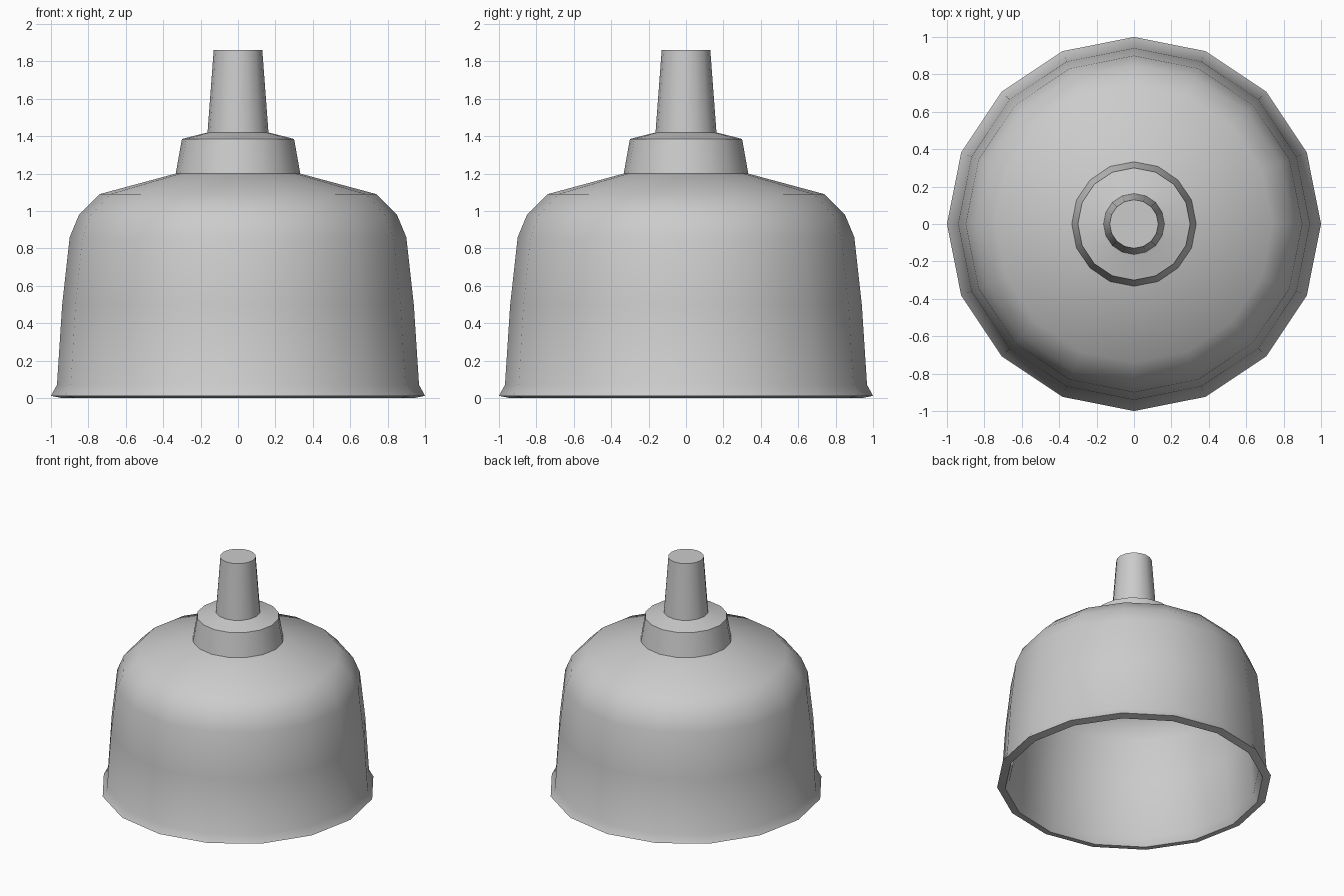
import bpy, bmesh, math

if "Cube" in bpy.data.objects:
    bpy.data.objects.remove(bpy.data.objects["Cube"])

SIDES = 16


def lathe(name, profile, angle=40):
    """Spin a (radius, z) profile around z; radius 0 makes a pole."""
    bm = bmesh.new()
    rings = []
    for r, z in profile:
        if r == 0:
            rings.append([bm.verts.new((0, 0, z))] * SIDES)
        else:
            rings.append([bm.verts.new((r * math.cos(2 * math.pi * i / SIDES),
                                        r * math.sin(2 * math.pi * i / SIDES), z))
                          for i in range(SIDES)])
    for a, b in zip(rings, rings[1:]):
        for i in range(SIDES):
            j = (i + 1) % SIDES
            bm.faces.new(list(dict.fromkeys((a[i], a[j], b[j], b[i]))))
    bmesh.ops.recalc_face_normals(bm, faces=bm.faces[:])
    mesh = bpy.data.meshes.new(name)
    bm.to_mesh(mesh)
    bm.free()
    obj = bpy.data.objects.new(name, mesh)
    bpy.context.collection.objects.link(obj)
    bpy.ops.object.select_all(action='DESELECT')
    obj.select_set(True)
    bpy.context.view_layer.objects.active = obj
    bpy.ops.object.shade_smooth_by_angle(angle=math.radians(angle))
    return obj


# One hollow shell: inside from the top down, sloped rim, then outside up
lathe("lamp_shade", [
    # inner surface
    (0, 1.81), (0.085, 1.81), (0.12, 1.38), (0.26, 1.34), (0.29, 1.15),
    (0.71, 1.035), (0.805, 0.945), (0.845, 0.84), (0.88, 0.50),
    (0.91, 0.06), (0.94, 0.0),
    # outer shade
    (1.0, 0.012), (0.968, 0.07), (0.94, 0.50), (0.90, 0.86),
    (0.85, 0.98), (0.74, 1.09), (0.333, 1.20),
    # collar and neck with a flat cap
    (0.30, 1.385), (0.163, 1.42), (0.13, 1.86), (0, 1.86),
])
